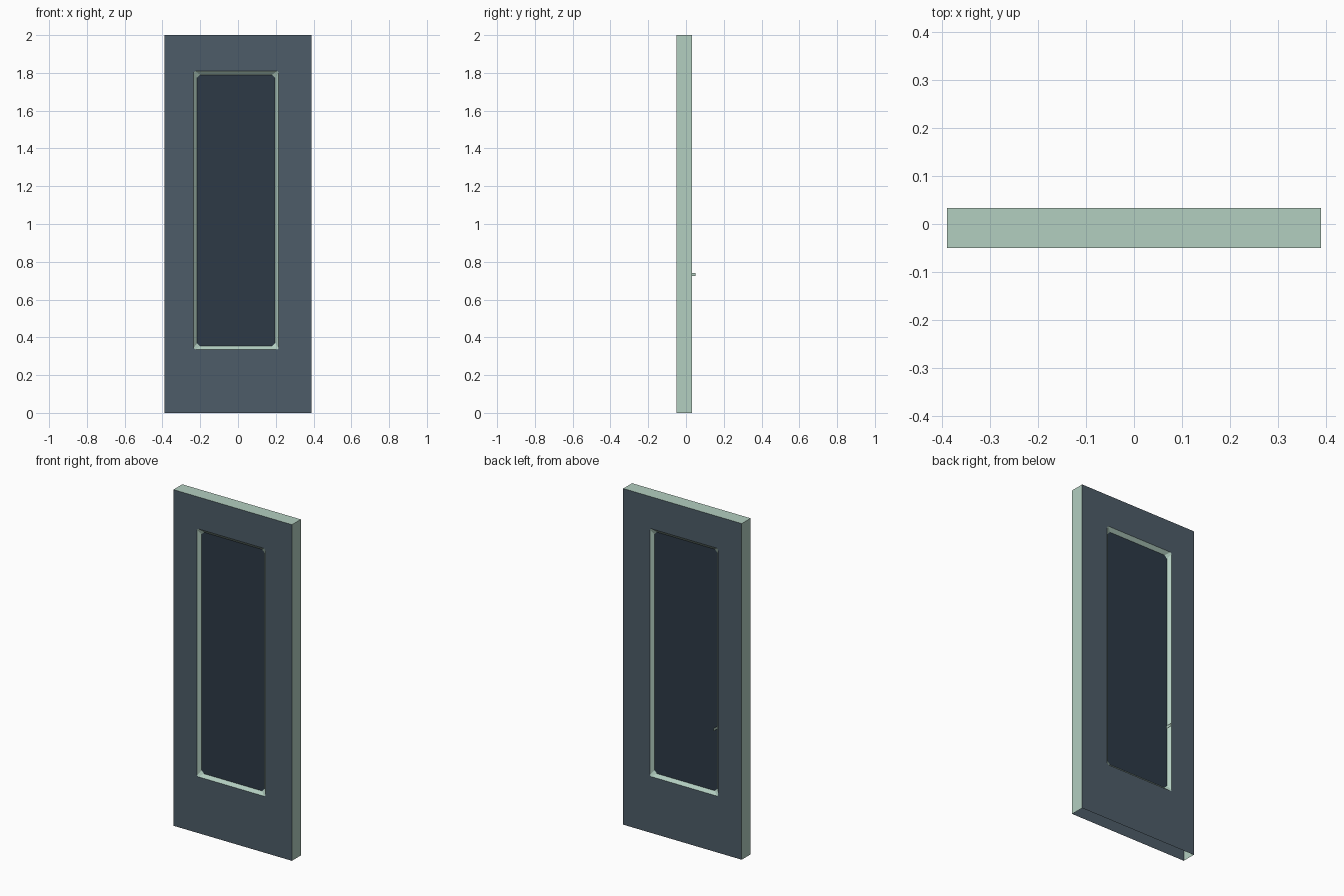
import bpy, bmesh
from mathutils import Vector

if "Cube" in bpy.data.objects:
    bpy.data.objects.remove(bpy.data.objects["Cube"])

W, H = 0.39, 2.0            # half width, height
FRONT, BACK = -0.05, 0.033  # faces of the door leaf
DEPTH = 0.018               # how far the pane is set in


def material(name, rgb):
    m = bpy.data.materials.new(name)
    m.diffuse_color = (*rgb, 1)
    m.use_nodes = True
    m.node_tree.nodes["Principled BSDF"].inputs["Base Color"].default_value = m.diffuse_color
    return m


slate = material("slate_face", (0.075, 0.107, 0.138))
green = material("pale_green_edge", (0.45, 0.62, 0.53))
dark = material("dark_pane", (0.026, 0.042, 0.061))


def build(name, faces, mats):
    """faces: list of (points, material slot, wanted normal)"""
    bm = bmesh.new()
    for pts, slot, want in faces:
        f = bm.faces.new([bm.verts.new(p) for p in pts])
        f.normal_update()
        if f.normal.dot(Vector(want)) < 0:
            f.normal_flip()
        f.material_index = slot
    bmesh.ops.remove_doubles(bm, verts=bm.verts, dist=1e-5)
    me = bpy.data.meshes.new(name)
    bm.to_mesh(me)
    bm.free()
    for m in mats:
        me.materials.append(m)
    ob = bpy.data.objects.new(name, me)
    bpy.context.collection.objects.link(ob)
    return ob


def octagon(x0, x1, z0, z1, c, y):
    """rectangle with clipped corners, two points per corner"""
    return [(x0, y, z0 + c), (x0 + c, y, z0), (x1 - c, y, z0), (x1, y, z0 + c),
            (x1, y, z1 - c), (x1 - c, y, z1), (x0 + c, y, z1), (x0, y, z1 - c)]


def rect(y):
    return [(-W, y, 0), (W, y, 0), (W, y, H), (-W, y, H)]


# Door leaf: two faces around the window plus side and top edges, open below
leaf = []
for y, s in ((FRONT, -1), (BACK, 1)):
    out = rect(y)
    hole = octagon(-0.235, 0.215, 0.335, 1.81, 0.008, y)
    n = (0, s, 0)
    for k in range(4):
        leaf.append(([out[k], hole[2 * k], hole[2 * k + 1]], 0, n))
        leaf.append(([out[k], out[(k + 1) % 4], hole[(2 * k + 2) % 8], hole[2 * k + 1]], 0, n))
a, b = rect(FRONT), rect(BACK)
for k, n in ((1, (1, 0, 0)), (2, (0, 0, 1)), (3, (-1, 0, 0))):
    j = (k + 1) % 4
    leaf.append(([a[k], a[j], b[j], b[k]], 1, n))
build("door_leaf", leaf, [slate, green])

# Sloping window surround and recessed pane on both sides
mid = Vector((-0.01, 0, 1.07))
for side, y, s in (("front", FRONT, -1), ("back", BACK, 1)):
    yi = y - s * DEPTH
    o = octagon(-0.235, 0.215, 0.335, 1.81, 0.008, y)
    i = octagon(-0.217, 0.197, 0.353, 1.79, 0.016, yi)
    trim = [([o[k], o[(k + 1) % 8], i[(k + 1) % 8], i[k]], 0, (0, s, 0)) for k in range(8)]
    build(side + "_window_surround", trim, [green])
    build(side + "_pane", [(i, 0, (0, s, 0))], [dark])

# Thin latch tab sticking out of the back surround
x, y0, y1, z0, z1 = -0.217, BACK - DEPTH, 0.05, 0.725, 0.741
for name, dx, n in (("latch_tab_outer", 0, (-1, 0, 0)), ("latch_tab_inner", 0.001, (1, 0, 0))):
    build(name, [([(x + dx, y0, z0), (x + dx, y1, z0), (x + dx, y1, z1), (x + dx, y0, z1)], 0, n)], [green])
